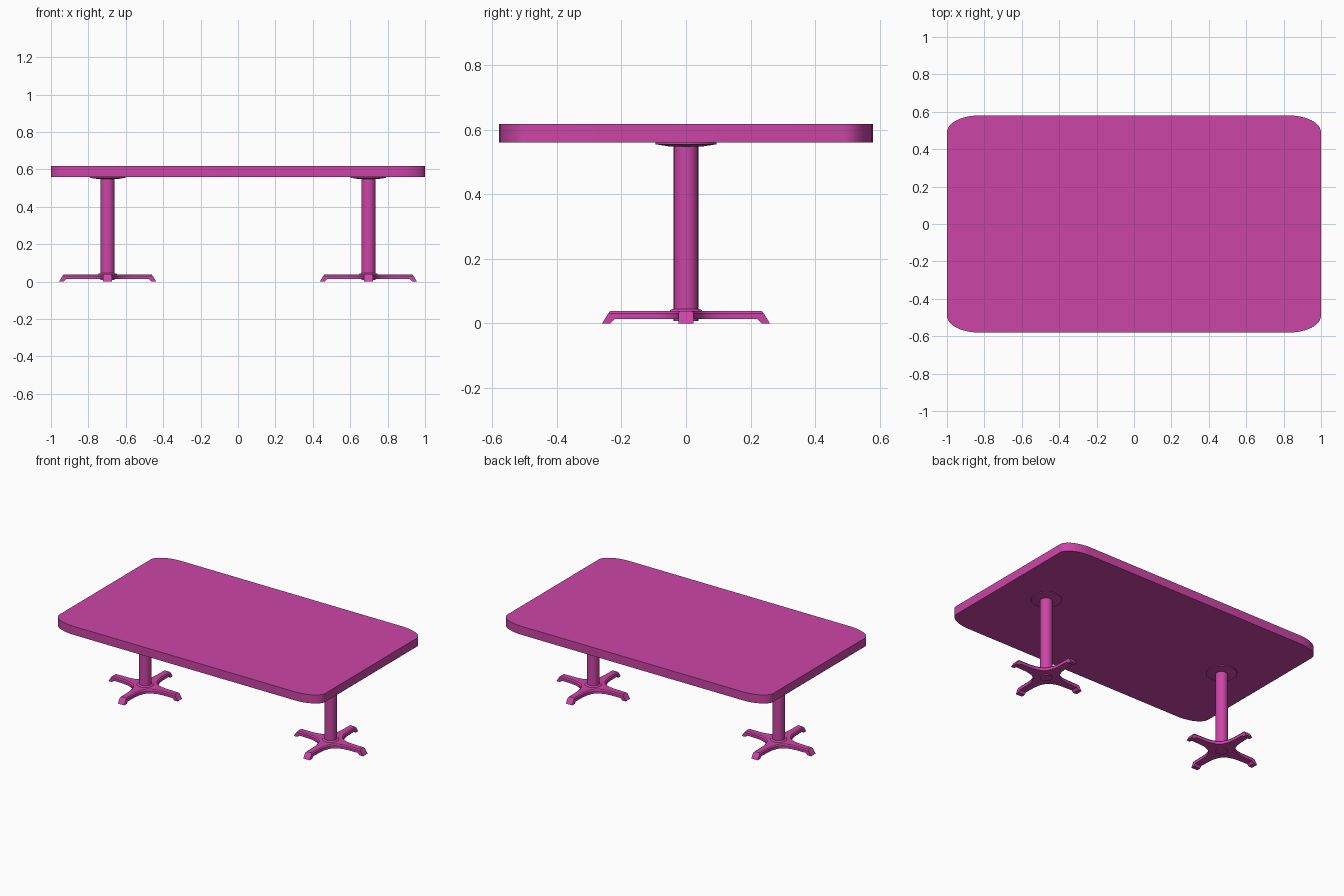
import bpy, bmesh
from math import sin, cos, pi, radians

if "Cube" in bpy.data.objects:
    bpy.data.objects.remove(bpy.data.objects["Cube"])

mat = bpy.data.materials.new("magenta")
mat.diffuse_color = (0.60, 0.06, 0.38, 1)
mat.use_nodes = True
mat.node_tree.nodes["Principled BSDF"].inputs["Base Color"].default_value = mat.diffuse_color


def finish(bm, name, x=0.0, angle=35):
    bmesh.ops.recalc_face_normals(bm, faces=bm.faces)
    me = bpy.data.meshes.new(name)
    bm.to_mesh(me)
    bm.free()
    ob = bpy.data.objects.new(name, me)
    bpy.context.collection.objects.link(ob)
    ob.location.x = x
    me.materials.append(mat)
    bpy.ops.object.select_all(action='DESELECT')
    bpy.context.view_layer.objects.active = ob
    ob.select_set(True)
    bpy.ops.object.shade_smooth_by_angle(angle=radians(angle))
    return ob


def bridge(bm, a, b):
    n = len(a)
    for i in range(n):
        bm.faces.new((a[i], a[(i + 1) % n], b[(i + 1) % n], b[i]))


def lathe(name, profile, x, seg=32):
    # closed solid of revolution from (radius, z) points
    bm = bmesh.new()
    rings = [[bm.verts.new((r * cos(2 * pi * i / seg), r * sin(2 * pi * i / seg), z))
              for i in range(seg)] for r, z in profile]
    for a, b in zip(rings, rings[1:]):
        bridge(bm, a, b)
    bm.faces.new(rings[0])
    bm.faces.new(rings[-1])
    return finish(bm, name, x)


def tabletop():
    # slab with wide elliptical corners
    bm = bmesh.new()
    rx, ry, n = 0.17, 0.09, 10
    pts = []
    for q, (sx, sy) in enumerate(((1, 1), (-1, 1), (-1, -1), (1, -1))):
        for i in range(n + 1):
            t = (q + i / n) * pi / 2
            pts.append((sx * (1 - rx) + rx * cos(t), sy * (0.58 - ry) + ry * sin(t)))
    low, high = ([bm.verts.new((x, y, z)) for x, y in pts] for z in (0.56, 0.618))
    bridge(bm, low, high)
    bm.faces.new(low)
    bm.faces.new(high)
    finish(bm, "tabletop", angle=30)


def star_base(name, x):
    # four-armed foot: concave star outline, each arm end bent down to the floor
    bm = bmesh.new()
    # (along arm, across arm) for one quadrant, arm end to the next arm end
    half = [(0.15, 0.026), (0.11, 0.031), (0.083, 0.041), (0.064, 0.052)]
    quad = half + [(v, u) for u, v in reversed(half)]
    w = 0.024

    def ring(end, z, inset):
        out = []
        for k in range(4):
            c, s = round(cos(k * pi / 2)), round(sin(k * pi / 2))
            pts = [(end, -w + inset), (end, w - inset)]
            pts += [(u - inset, v - inset) for u, v in quad]
            out.append([bm.verts.new((u * c - v * s, u * s + v * c, z)) for u, v in pts])
        return out

    bottom, side, top = ring(0.222, 0.013, 0), ring(0.241, 0.031, 0), ring(0.234, 0.039, 0.006)
    flat = [sum(r, []) for r in (bottom, side, top)]
    bm.faces.new(flat[0])
    bm.faces.new(flat[2])
    bridge(bm, flat[0], flat[1])
    bridge(bm, flat[1], flat[2])
    # feet: push the sloping arm ends out and down
    for arm_b, arm_s in zip(bottom, side):
        face = bm.faces.get((arm_b[0], arm_b[1], arm_s[1], arm_s[0]))
        new = bmesh.ops.extrude_discrete_faces(bm, faces=[face])["faces"][0]
        for v in new.verts:
            r = max(abs(v.co.x), abs(v.co.y))
            target = 0.26 if v.co.z > 0.02 else 0.234
            if abs(v.co.x) > abs(v.co.y):
                v.co.x *= target / r
            else:
                v.co.y *= target / r
            v.co.z = 0
    finish(bm, name, x, 30)


tabletop()
for side, x in (("left", -0.697), ("right", 0.697)):
    star_base(side + "_base", x)
    lathe(side + "_column", [(0.038, 0.008), (0.038, 0.552)], x)
    lathe(side + "_collar", [(0.052, 0.037), (0.048, 0.042), (0.038, 0.045)], x)
    lathe(side + "_mounting_plate", [(0.05, 0.548), (0.095, 0.555), (0.095, 0.561)], x)
